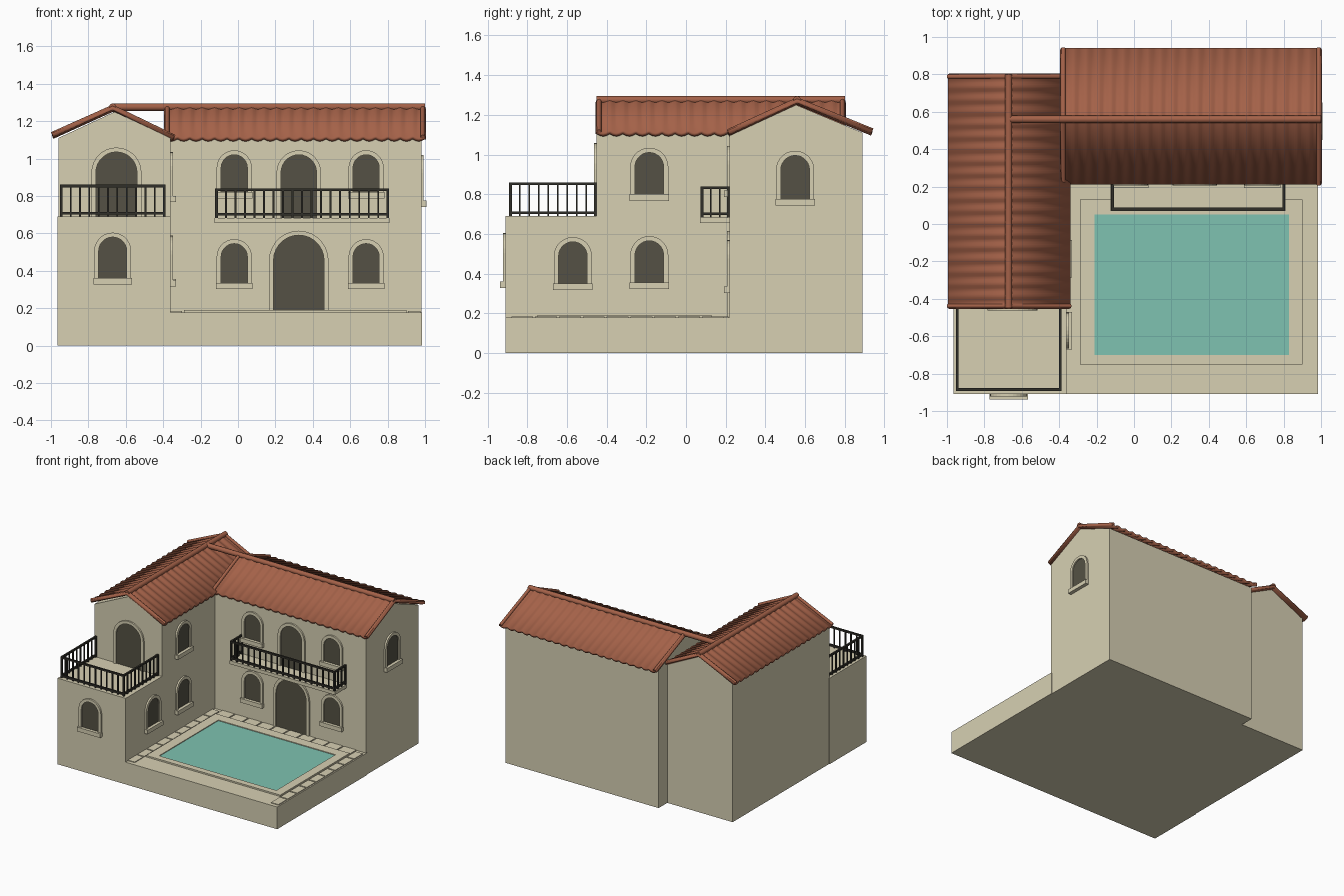
import bpy, bmesh, math
from mathutils import Vector

cube = bpy.data.objects.get("Cube")
if cube:
    bpy.data.objects.remove(cube, do_unlink=True)


def material(name, r, g, b):
    m = bpy.data.materials.new(name)
    m.use_nodes = True
    m.diffuse_color = (r, g, b, 1)
    bsdf = next(n for n in m.node_tree.nodes if n.type == 'BSDF_PRINCIPLED')
    bsdf.inputs["Base Color"].default_value = (r, g, b, 1)
    bsdf.inputs["Roughness"].default_value = 0.8
    return m


STUCCO = material("cream stucco", 0.68, 0.63, 0.45)
TILE = material("terracotta tile", 0.37, 0.12, 0.065)
GLASS = material("dark opening", 0.09, 0.083, 0.058)
IRON = material("black iron", 0.03, 0.028, 0.022)
WATER = material("pool water", 0.21, 0.54, 0.44)


def finish(name, bm, mat, recalc=True):
    if recalc:
        bmesh.ops.recalc_face_normals(bm, faces=bm.faces)
    mesh = bpy.data.meshes.new(name)
    bm.to_mesh(mesh)
    bm.free()
    mesh.materials.append(mat)
    ob = bpy.data.objects.new(name, mesh)
    bpy.context.collection.objects.link(ob)
    return ob


def add_box(bm, x, y, z):
    """Box from (min, max) pairs."""
    v = bmesh.ops.create_cube(bm, size=1)["verts"]
    for p in v:
        p.co = Vector([(a + b) / 2 + c * (b - a) for (a, b), c in zip((x, y, z), p.co)])


def boxes(name, mat, *items):
    bm = bmesh.new()
    for item in items:
        add_box(bm, *item)
    return finish(name, bm, mat)


def add_prism(bm, loop, d0, d1, place):
    """Closed outline (u, v) extruded between depths d0 and d1."""
    ends = [[bm.verts.new(place(u, v, d)) for u, v in loop] for d in (d0, d1)]
    bm.faces.new(ends[0])
    bm.faces.new(ends[1])
    for i in range(len(loop)):
        j = (i + 1) % len(loop)
        bm.faces.new((ends[0][i], ends[0][j], ends[1][j], ends[1][i]))


def along_y(u, v, d):
    return (u, d, v)


def along_x(u, v, d):
    return (d, u, v)


# House walls: two gabled wings and the terrace block
def gabled_wing(name, u0, u1, eave, peak, d0, d1, place):
    bm = bmesh.new()
    outline = [(u0, 0), (u1, 0), (u1, eave), ((u0 + u1) / 2, peak), (u0, eave)]
    add_prism(bm, outline, d0, d1, place)
    finish(name, bm, STUCCO)


gabled_wing("side_wing_walls", -0.96, -0.36, 1.11, 1.25, -0.45, 0.78, along_y)
gabled_wing("rear_wing_walls", 0.22, 0.89, 1.11, 1.25, -0.38, 0.98, along_x)
boxes("terrace_block", STUCCO, ((-0.965, -0.36), (-0.91, -0.44), (0, 0.69)))


# Tiled roofs with rounded rows running down each slope
def add_tube(bm, a, b, radius):
    a, b = Vector(a), Vector(b)
    rot = (b - a).to_track_quat('Z', 'Y').to_matrix().to_4x4()
    rot.translation = (a + b) / 2
    bmesh.ops.create_cone(bm, cap_ends=True, segments=10, radius1=radius, radius2=radius,
                          depth=(b - a).length, matrix=rot)


def smooth(ob):
    bpy.ops.object.select_all(action='DESELECT')
    ob.select_set(True)
    bpy.context.view_layer.objects.active = ob
    bpy.ops.object.shade_smooth_by_angle(angle=math.radians(40))


def tiled_roof(name, profile, d0, d1, place, cap_start):
    rows = round((d1 - d0) / 0.066)
    steps = rows * 6
    bm = bmesh.new()
    grid = []
    for i in range(steps + 1):
        lift = 0.006 * math.cos(math.tau * i / 6)
        d = d0 + (d1 - d0) * i / steps
        grid.append([bm.verts.new(place(u, v + lift, d)) for u, v in profile])
    for a, b in zip(grid, grid[1:]):
        for k in range(2):
            f = bm.faces.new((a[k], a[k + 1], b[k + 1], b[k]))
            f.normal_update()
            if f.normal.z < 0:
                f.normal_flip()
    roof = finish(name, bm, TILE, recalc=False)
    smooth(roof)
    thick = roof.modifiers.new("thickness", 'SOLIDIFY')
    thick.thickness = 0.02
    thick.offset = -1
    # Ridge cap and verge tiles
    bm = bmesh.new()
    peak = profile[1]
    add_tube(bm, place(*peak, cap_start), place(*peak, d1), 0.02)
    for d in (d0 + 0.012, d1 - 0.012):
        for end in (profile[0], profile[2]):
            add_tube(bm, place(*end, d), place(*peak, d), 0.012)
    smooth(finish(name + "_trim", bm, TILE))


tiled_roof("side_wing_roof", [(-0.995, 1.13), (-0.67, 1.275), (-0.34, 1.115)],
           -0.45, 0.80, along_y, -0.45)
tiled_roof("rear_wing_roof", [(0.21, 1.115), (0.56, 1.275), (0.94, 1.12)],
           -0.39, 1.0, along_x, -0.67)


# Arched openings with raised surrounds and sills
def arch(c, half, z0, z1):
    spring = z1 - half
    curve = [(c + half * math.cos(math.pi * i / 14), spring + half * math.sin(math.pi * i / 14))
             for i in range(15)]
    return [(c + half, z0)] + curve + [(c - half, z0)]


def opening(name, wall, facing, c, half, z0, z1, sill=True):
    def place(u, v, d):
        return (u, wall - d, v) if facing == 'front' else (wall + d, u, v)
    bm = bmesh.new()
    add_prism(bm, arch(c, half + 0.003, z0, z1 + 0.003), -0.004, 0.004, place)
    finish(name + "_panel", bm, GLASS)
    bm = bmesh.new()
    inner, outer = arch(c, half, z0, z1), arch(c, half + 0.024, z0, z1 + 0.024)
    for i in range(len(inner) - 1):
        add_prism(bm, [inner[i], outer[i], outer[i + 1], inner[i + 1]], -0.004, 0.013, place)
    bmesh.ops.remove_doubles(bm, verts=bm.verts, dist=0.0001)
    if sill:
        w = half + 0.028
        add_prism(bm, [(c - w, z0 - 0.033), (c + w, z0 - 0.033), (c + w, z0), (c - w, z0)],
                  -0.004, 0.028, place)
    finish(name + "_surround", bm, STUCCO)


opening("terrace_block_window", -0.91, 'front', -0.67, 0.075, 0.36, 0.58)
opening("terrace_door", -0.45, 'front', -0.65, 0.11, 0.69, 1.035, False)
for side, c in (("right", -0.02), ("left", 0.685)):
    opening(side + "_lower_window", 0.22, 'front', c, 0.07, 0.335, 0.545)
    opening(side + "_upper_window", 0.22, 'front', c, 0.07, 0.82, 1.02)
opening("pool_door", 0.22, 'front', 0.325, 0.135, 0.18, 0.59, False)
opening("balcony_door", 0.22, 'front', 0.325, 0.095, 0.68, 1.02, False)
opening("courtyard_front_window", -0.36, 'side', -0.57, 0.072, 0.35, 0.56)
opening("courtyard_lower_window", -0.36, 'side', -0.185, 0.072, 0.355, 0.565)
opening("courtyard_upper_window", -0.36, 'side', -0.185, 0.072, 0.80, 1.01)
opening("gable_window", 0.98, 'side', 0.55, 0.072, 0.775, 0.995)


# Balcony slab and iron railings
boxes("balcony_slab", STUCCO, ((-0.125, 0.81), (0.07, 0.23), (0.655, 0.682)))


def railing(name, x0, x1, y0, y1, z0, z1, spacing):
    bm = bmesh.new()
    path = [(x0, y1), (x0, y0), (x1, y0), (x1, y1)]
    t = 0.007
    for (ax, ay), (bx, by) in zip(path, path[1:]):
        xs, ys = sorted((ax, bx)), sorted((ay, by))
        for z in (z0 + 0.012, z1 - t):
            add_box(bm, (xs[0] - t, xs[1] + t), (ys[0] - t, ys[1] + t), (z - t, z + t))
        n = max(2, round(math.hypot(bx - ax, by - ay) / spacing))
        for i in range(n + 1):
            x, y = ax + (bx - ax) * i / n, ay + (by - ay) * i / n
            r = 0.007 if i in (0, n) else 0.0045
            add_box(bm, (x - r, x + r), (y - r, y + r), (z0 - 0.01, z1 - t))
    finish(name, bm, IRON)


railing("terrace_railing", -0.945, -0.395, -0.885, -0.455, 0.695, 0.86, 0.05)
railing("balcony_railing", -0.115, 0.80, 0.08, 0.215, 0.69, 0.84, 0.052)


# Pool deck, coping, water and edge paving
boxes("pool_deck", STUCCO, ((-0.37, 0.985), (-0.91, 0.23), (0, 0.178)))
boxes("pool_coping", STUCCO,
      ((-0.29, -0.21), (-0.75, 0.13), (0.17, 0.19)),
      ((0.83, 0.90), (-0.75, 0.13), (0.17, 0.19)),
      ((-0.21, 0.83), (-0.75, -0.70), (0.17, 0.19)),
      ((-0.21, 0.83), (0.05, 0.13), (0.17, 0.19)))
boxes("pool_water", WATER, ((-0.215, 0.835), (-0.705, 0.055), (0.17, 0.184)))
stones = []
for i in range(9):
    y = -0.88 + i * 0.12
    stones.append(((0.91, 0.975), (y, y + 0.11), (0.17, 0.184)))
    stones.append(((-0.36, -0.30), (y, y + 0.11), (0.17, 0.184)))
for i in range(10):
    x = -0.29 + i * 0.12
    stones.append(((x, x + 0.11), (0.14, 0.215), (0.17, 0.184)))
boxes("edge_paving", STUCCO, *stones)
